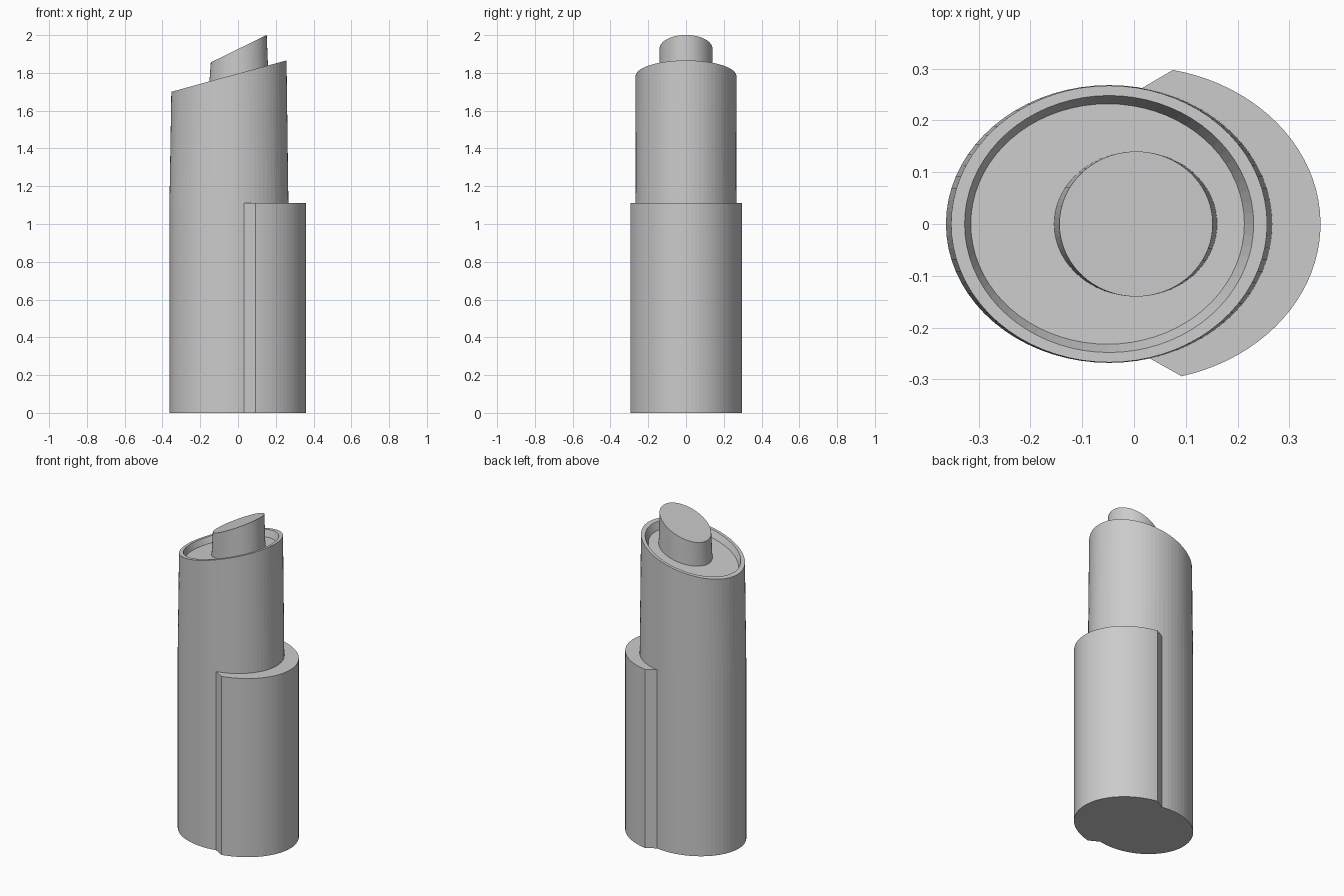
import bpy
import bmesh
from math import cos, sin, tau, acos

cube = bpy.data.objects.get("Cube")
if cube:
    bpy.data.objects.remove(cube, do_unlink=True)

# One plain clay grey for the whole massing model
grey = bpy.data.materials.new("clay grey")
grey.use_nodes = True
colour = (0.6, 0.6, 0.6, 1)
grey.diffuse_color = colour
grey.node_tree.nodes["Principled BSDF"].inputs["Base Color"].default_value = colour

SIDES = 72


def ellipse(cx, rx, ry, z, slope=0):
    """Ring of points; z is the height at x = 0, rising along x by slope."""
    points = []
    for i in range(SIDES):
        a = tau * i / SIDES
        x = cx + rx * cos(a)
        points.append((x, ry * sin(a), z + slope * x))
    return points


def loft(name, rings):
    """Skin a stack of rings and cap both ends."""
    bm = bmesh.new()
    loops = [[bm.verts.new(p) for p in ring] for ring in rings]
    for low, high in zip(loops, loops[1:]):
        for i in range(len(low)):
            j = (i + 1) % len(low)
            bm.faces.new((low[i], low[j], high[j], high[i]))
    bm.faces.new(list(reversed(loops[0])))
    bm.faces.new(loops[-1])
    bmesh.ops.recalc_face_normals(bm, faces=bm.faces)
    mesh = bpy.data.meshes.new(name)
    bm.to_mesh(mesh)
    bm.free()
    mesh.materials.append(grey)
    obj = bpy.data.objects.new(name, mesh)
    bpy.context.collection.objects.link(obj)
    return obj


# Main oval tower: slanted roof with a raised rim and a sunken deck
CX = -0.048
ROOF, ROOF_SLOPE = 1.796, 0.272
loft("main_tower", [
    ellipse(CX, 0.315, 0.268, 0),
    ellipse(CX, 0.315, 0.268, 1.1),
    ellipse(CX, 0.305, 0.267, ROOF, ROOF_SLOPE),
    ellipse(CX, 0.279, 0.248, ROOF, ROOF_SLOPE),
    ellipse(CX - 0.003, 0.264, 0.232, ROOF - 0.04, ROOF_SLOPE),
])

# Rooftop drum with a steeper slanted top
loft("roof_drum", [
    ellipse(0.004, 0.162, 0.14, 1.66),
    ellipse(0.004, 0.148, 0.14, 1.926, 0.49),
])

# Lower wing: elliptical arc wrapped around the +x side, with slanted ends
RX, RY = 0.36, 0.304
start, end = -acos(0.092 / RX), acos(0.075 / RX)
STEPS = 40
plan = []
for i in range(STEPS + 1):
    a = start + (end - start) * i / STEPS
    plan.append((RX * cos(a), RY * sin(a)))
plan += [(0.015, 0.262), (0, 0.2), (0, -0.2), (0.028, -0.258)]
loft("side_wing", [[(x, y, z) for x, y in plan] for z in (0, 1.11)])
